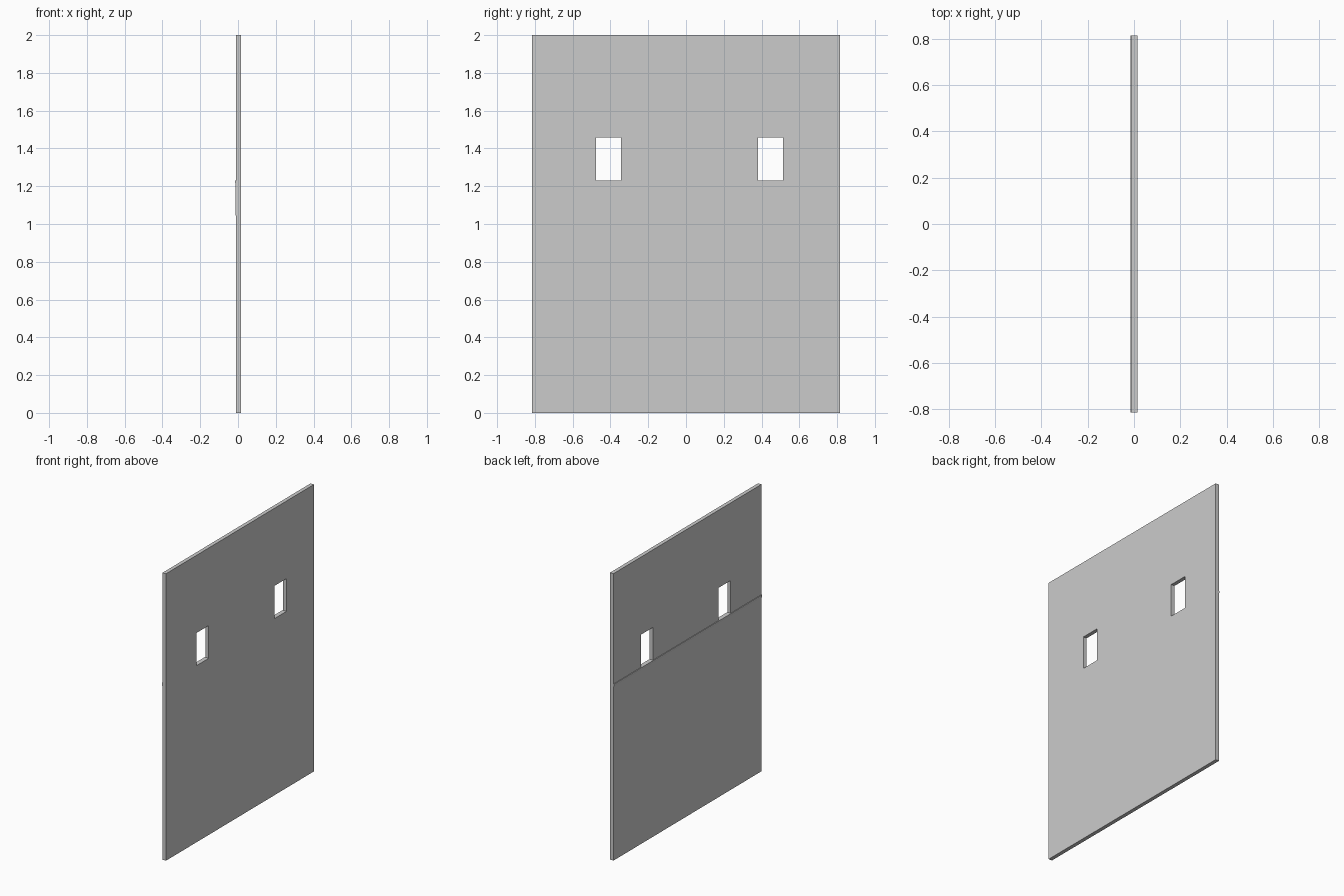
import bpy, bmesh

if "Cube" in bpy.data.objects:
    bpy.data.objects.remove(bpy.data.objects["Cube"])

HALF_W = 0.815
BACK, FRONT = -0.0115, 0.0150


def prism(name, profile, y0, y1):
    """Extrude a closed (x, z) profile along y."""
    bm = bmesh.new()
    face = bm.faces.new([bm.verts.new((x, y0, z)) for x, z in profile])
    ext = bmesh.ops.extrude_face_region(bm, geom=[face])
    verts = [v for v in ext["geom"] if isinstance(v, bmesh.types.BMVert)]
    bmesh.ops.translate(bm, verts=verts, vec=(0, y1 - y0, 0))
    bmesh.ops.recalc_face_normals(bm, faces=bm.faces)
    mesh = bpy.data.meshes.new(name)
    bm.to_mesh(mesh)
    bm.free()
    obj = bpy.data.objects.new(name, mesh)
    bpy.context.collection.objects.link(obj)
    return obj


def rect(x0, x1, z0, z1):
    return [(x0, z0), (x1, z0), (x1, z1), (x0, z1)]


# Flat upright panel
panel = prism("panel", rect(BACK, FRONT, 0, 2), -HALF_W, HALF_W)

# Two rectangular window openings
cutters = []
for i, (y0, y1) in enumerate([(-0.476, -0.344), (0.381, 0.513)]):
    cutter = prism(f"window_cutter_{i + 1}", rect(-0.1, 0.1, 1.231, 1.459), y0, y1)
    mod = panel.modifiers.new(f"window_{i + 1}", "BOOLEAN")
    mod.operation = "DIFFERENCE"
    mod.solver = "EXACT"
    mod.object = cutter
    cutters.append(cutter)

# Apply the cuts and drop the helpers
bpy.context.view_layer.update()
cut = bpy.data.meshes.new_from_object(
    panel.evaluated_get(bpy.context.evaluated_depsgraph_get()))
panel.modifiers.clear()
panel.data = cut
for cutter in cutters:
    bpy.data.objects.remove(cutter)

# Shallow tapered ledge across the rear face, just under the windows
prism("rear_ledge",
      [(BACK + 0.002, 1.0), (BACK, 1.0), (-0.0135, 1.215),
       (-0.0160, 1.220), (-0.0160, 1.231), (BACK + 0.002, 1.231)],
      -HALF_W, HALF_W)
